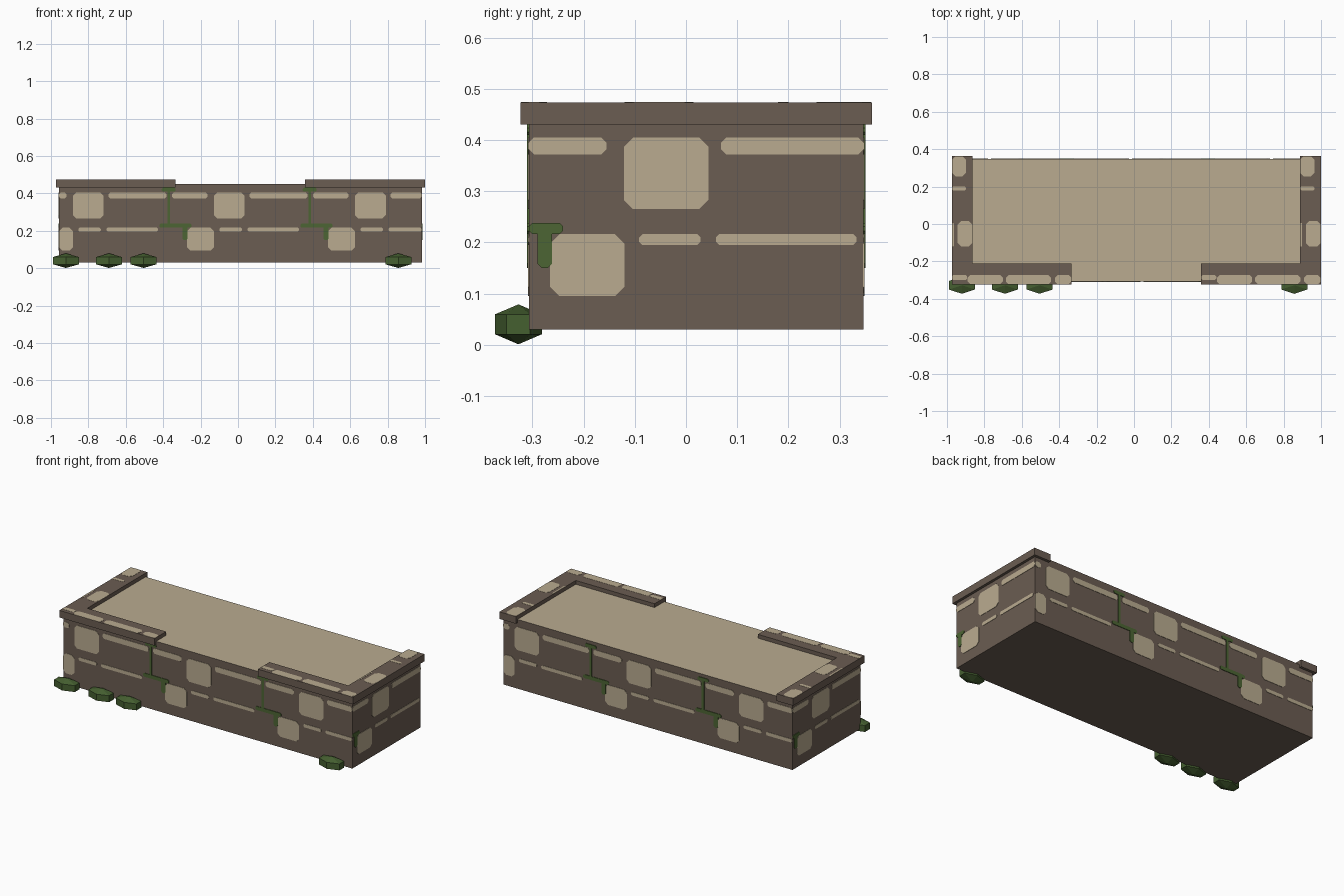
import bpy, bmesh
from math import pi
from mathutils import Matrix, Vector

if "Cube" in bpy.data.objects:
    bpy.data.objects.remove(bpy.data.objects["Cube"])


def material(name, rgb):
    mat = bpy.data.materials.new(name)
    mat.use_nodes = True
    mat.diffuse_color = (*rgb, 1)
    mat.node_tree.nodes["Principled BSDF"].inputs["Base Color"].default_value = (*rgb, 1)
    return mat


BROWN = material("brown stone", (0.147, 0.109, 0.084))
SAND = material("pale sand", (0.49, 0.41, 0.28))
MOSS = material("moss green", (0.073, 0.13, 0.033))
LEAF = material("leaf green", (0.06, 0.115, 0.03))

CX, CY = 0.0125, 0.02             # centre of the block
HALF_X, HALF_Y = 0.97, 0.327
BOTTOM, TOP = 0.03, 0.45
TRIM_LOW, TRIM_TOP = 0.43, 0.473


def finish(name, bm, *mats):
    bmesh.ops.recalc_face_normals(bm, faces=bm.faces)
    mesh = bpy.data.meshes.new(name)
    bm.to_mesh(mesh)
    bm.free()
    for mat in mats:
        mesh.materials.append(mat)
    obj = bpy.data.objects.new(name, mesh)
    bpy.context.collection.objects.link(obj)
    return obj


def prism(bm, outline, low, high, matrix=Matrix()):
    """Extrude a flat outline between two heights and place it."""
    face = bm.faces.new([bm.verts.new(matrix @ Vector((u, v, low))) for u, v in outline])
    new = bmesh.ops.extrude_face_region(bm, geom=[face])["geom"]
    rise = matrix.to_3x3() @ Vector((0, 0, high - low))
    bmesh.ops.translate(bm, vec=rise, verts=[g for g in new if isinstance(g, bmesh.types.BMVert)])


def rounded(u0, u1, v0, v1, radius=0.018):
    """Rectangle with clipped corners."""
    r = min(radius, (u1 - u0) * 0.3, (v1 - v0) * 0.3)
    return [(u0 + r, v0), (u1 - r, v0), (u1, v0 + r), (u1, v1 - r),
            (u1 - r, v1), (u0 + r, v1), (u0, v1 - r), (u0, v0 + r)]


# Main block with a sandy top face
bm = bmesh.new()
prism(bm, [(CX + sx * HALF_X, CY + sy * HALF_Y)
           for sx, sy in ((-1, -1), (1, -1), (1, 1), (-1, 1))], BOTTOM, TOP)
bm.normal_update()
for face in bm.faces:
    face.material_index = int(face.calc_center_median().z > TOP - 0.001)
finish("stone_block", bm, BROWN, SAND)

# Repeating wall pattern: rows of (low, high) and spans along the wall
PERIOD = 0.754
STONES = {
    (0.265, 0.405): [(-0.13, 0.035)],
    (0.372, 0.405): [(0.06, 0.37), (0.40, 0.59)],
    (0.195, 0.216): [(-0.10, 0.02), (0.05, 0.325)],
    (0.095, 0.216): [(0.48, 0.625)],
}
GROWTH = {
    (0.23, 0.43): [(0.375, 0.39)],
    (0.41, 0.43): [(0.345, 0.42)],
    (0.216, 0.238): [(0.333, 0.505)],
    (0.15, 0.225): [(0.455, 0.484)],
}


def wall_pattern(name, rows, mat, turn, half, depth, thick):
    place = (Matrix.Translation((CX, CY, 0)) @ Matrix.Rotation(turn * pi / 2, 4, "Z")
             @ Matrix.Translation((0, -depth, 0)) @ Matrix.Rotation(pi / 2, 4, "X"))
    bm = bmesh.new()
    for (low, high), spans in rows.items():
        for a, b in spans:
            for k in range(-2, 3):
                shift = k * PERIOD - 0.0115
                u0, u1 = max(a + shift, -half), min(b + shift, half)
                if u1 - u0 > 0.008:
                    prism(bm, rounded(u0, u1, low, high), -0.001, thick, place)
    finish(name, bm, mat)


for turn, side in enumerate(("front", "left", "back", "right")):
    half, depth = (HALF_X, HALF_Y) if turn % 2 == 0 else (HALF_Y, HALF_X)
    wall_pattern(side + "_pale_stones", STONES, SAND, turn, half, depth, 0.002)
    wall_pattern(side + "_moss", GROWTH, MOSS, turn, half, depth, 0.0035)

# L-shaped raised rims at both ends, mirrored
OUT, INNER, TIP = 0.986, 0.876, 0.347
FRONT, SHELF, BACK = -0.323, -0.212, 0.363
for s, side in ((-1, "right"), (1, "left")):
    bm = bmesh.new()
    outline = [(OUT, FRONT), (OUT, BACK), (INNER, BACK), (INNER, SHELF), (TIP, SHELF), (TIP, FRONT)]
    prism(bm, [(CX + s * x, y) for x, y in outline], TRIM_LOW, TRIM_TOP)
    finish(side + "_rim", bm, BROWN)

# Pale stones on top of the rims: same layout at each end
ARM = [(0, 0.075, 0.255, 0.362), (0, 0.075, 0.18, 0.20),
       (0.03, 0.109, -0.12, 0.015), (0, 0.01, -0.12, 0.005)]
LEDGE = [(0, 0.08, -0.30, -0.272), (0.083, 0.272, -0.322, -0.272),
         (0.288, 0.53, -0.322, -0.272), (0.55, 0.638, -0.322, -0.272)]
for side, arm_x, ledge_x in (("right", -0.973, -0.973), ("left", 0.889, 0.36)):
    bm = bmesh.new()
    for start, patches in ((arm_x, ARM), (ledge_x, LEDGE)):
        for a, b, v0, v1 in patches:
            prism(bm, rounded(start + a, start + b, v0, v1), TRIM_TOP - 0.001, TRIM_TOP + 0.001)
    finish(side + "_rim_stones", bm, SAND)

# Low six-sided bushes along the front foot
for i, x in enumerate((-0.92, -0.69, -0.505, 0.857)):
    bm = bmesh.new()
    bmesh.ops.create_uvsphere(bm, u_segments=6, v_segments=3, radius=1)
    bmesh.ops.scale(bm, vec=(0.0924, 0.0527, 0.039), verts=bm.verts)
    bmesh.ops.translate(bm, vec=(x, -0.3275, 0.04), verts=bm.verts)
    finish(f"bush_{i + 1}", bm, LEAF)
